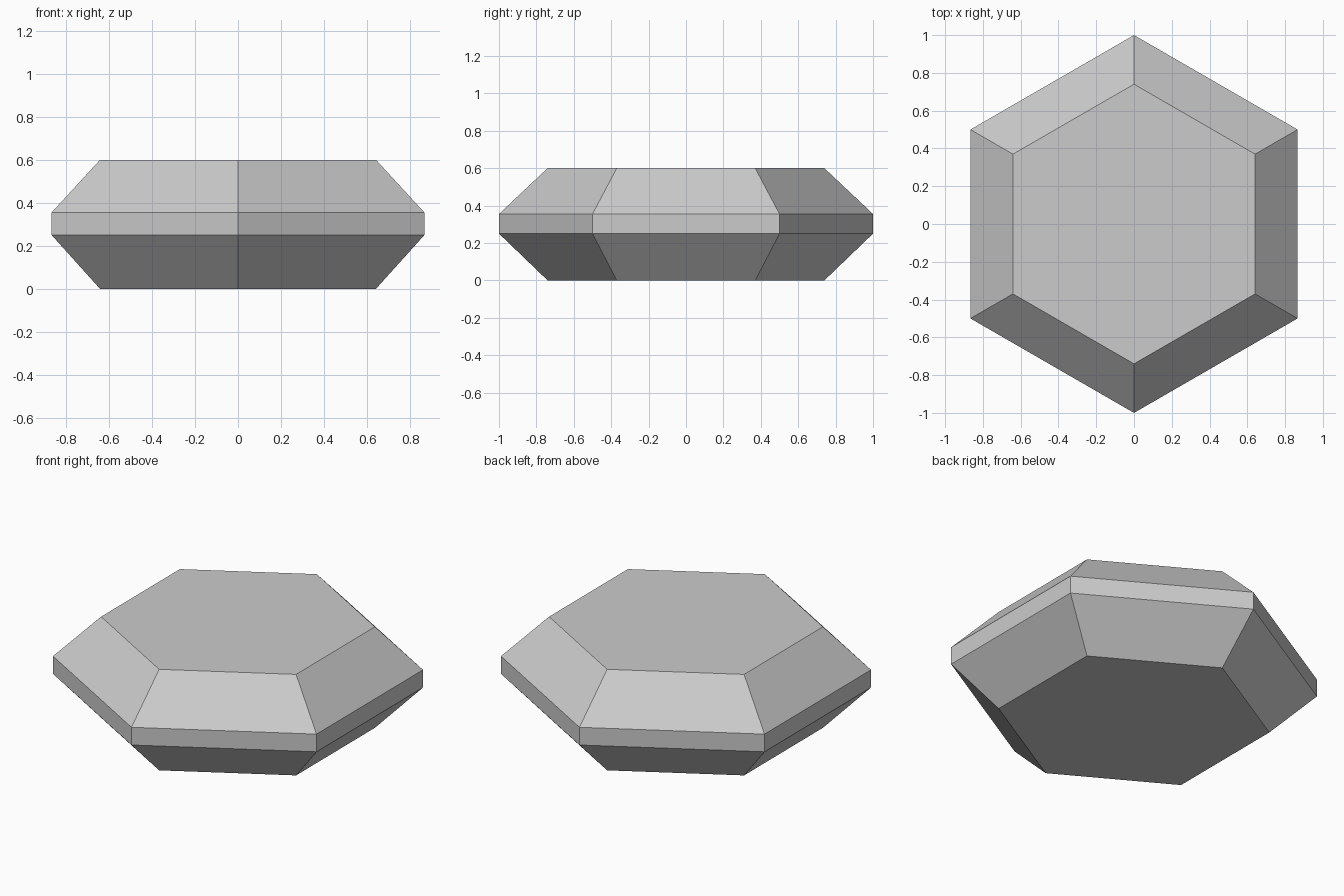
import bpy
import bmesh
from math import cos, sin, pi

SIDES = 6
# Radius and height of each ring, bottom to top
PROFILE = [(0.74, 0.0), (1.0, 0.25), (1.0, 0.355), (0.74, 0.60)]

cube = bpy.data.objects.get("Cube")
if cube:
    bpy.data.objects.remove(cube, do_unlink=True)


def make_material(name, color):
    mat = bpy.data.materials.new(name)
    mat.use_nodes = True
    mat.diffuse_color = color
    mat.node_tree.nodes["Principled BSDF"].inputs["Base Color"].default_value = color
    return mat


def ring(bm, radius, z):
    # Corners point along the y axis
    angles = [pi / 2 + 2 * pi * i / SIDES for i in range(SIDES)]
    return [bm.verts.new((radius * cos(a), radius * sin(a), z)) for a in angles]


# Hexagonal body with bevelled top and bottom and a narrow upright rim
bm = bmesh.new()
rings = [ring(bm, r, z) for r, z in PROFILE]
for low, high in zip(rings, rings[1:]):
    for i in range(SIDES):
        j = (i + 1) % SIDES
        bm.faces.new((low[i], low[j], high[j], high[i]))
bm.faces.new(rings[0][::-1])
bm.faces.new(rings[-1])
bmesh.ops.recalc_face_normals(bm, faces=bm.faces)

mesh = bpy.data.meshes.new("hexagonal_gem")
bm.to_mesh(mesh)
bm.free()
mesh.materials.append(make_material("light grey", (0.6, 0.6, 0.6, 1.0)))
gem = bpy.data.objects.new("hexagonal_gem", mesh)
bpy.context.collection.objects.link(gem)
